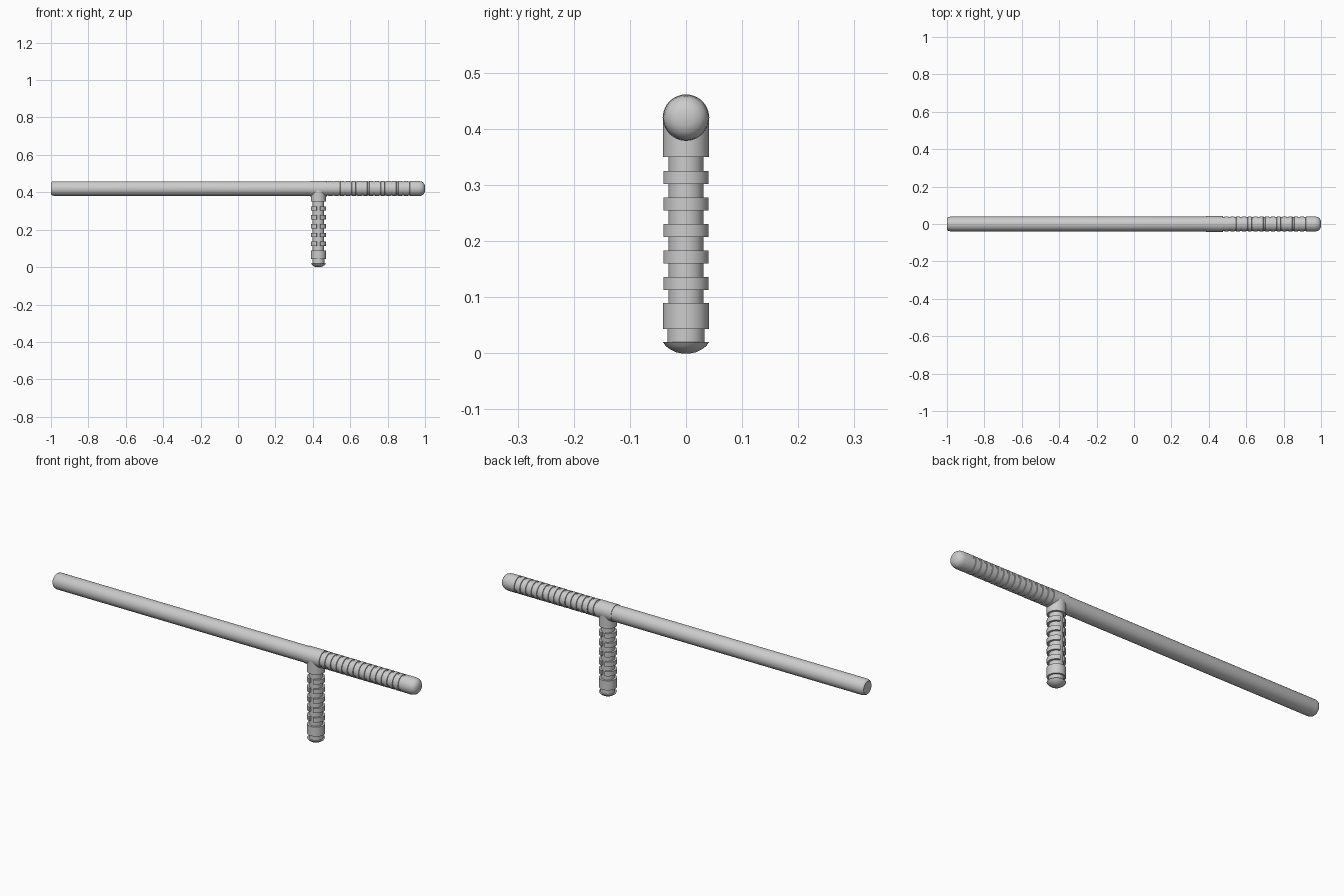
import bpy, bmesh
from math import sin, cos, pi, radians
from mathutils import Matrix

if "Cube" in bpy.data.objects:
    bpy.data.objects.remove(bpy.data.objects["Cube"])

SEG = 40
AXIS_Z = 0.42      # height of the long shaft
HANDLE_X = 0.43    # position of the side handle
ALONG_X = Matrix.Translation((0, 0, AXIS_Z)) @ Matrix.Rotation(pi / 2, 4, 'Y')
UPRIGHT = Matrix.Translation((HANDLE_X, 0, 0))


def finish(bm, name, matrix):
    bmesh.ops.recalc_face_normals(bm, faces=bm.faces)
    bm.transform(matrix)
    me = bpy.data.meshes.new(name)
    bm.to_mesh(me)
    bm.free()
    ob = bpy.data.objects.new(name, me)
    bpy.context.collection.objects.link(ob)
    bpy.ops.object.select_all(action='DESELECT')
    ob.select_set(True)
    bpy.context.view_layer.objects.active = ob
    bpy.ops.object.shade_smooth_by_angle(angle=radians(30))
    return ob


def lathe(name, profile, matrix):
    """Revolve (radius, position) pairs about the local z axis, with flat caps."""
    bm = bmesh.new()
    rings = [[bm.verts.new((r * cos(2 * pi * i / SEG), r * sin(2 * pi * i / SEG), z))
              for i in range(SEG)] for r, z in profile]
    for a, b in zip(rings, rings[1:]):
        for i in range(SEG):
            j = (i + 1) % SEG
            bm.faces.new((a[i], a[j], b[j], b[i]))
    bm.faces.new(rings[0])
    bm.faces.new(rings[-1])
    return finish(bm, name, matrix)


def half_rib(name, z0, z1, middle, inner=0.029, outer=0.041, steps=18):
    """Half ring around the handle, leaving a slot at front and back."""
    half = radians(90 - 14)
    angles = [middle - half + 2 * half * i / steps for i in range(steps + 1)]
    bm = bmesh.new()
    loops = []
    for r, z in ((outer, z0), (outer, z1), (inner, z1), (inner, z0)):
        loops.append([bm.verts.new((r * cos(a), r * sin(a), z)) for a in angles])
    for k in range(4):
        a, b = loops[k], loops[(k + 1) % 4]
        for i in range(steps):
            bm.faces.new((a[i], a[i + 1], b[i + 1], b[i]))
    bm.faces.new([l[0] for l in loops])
    bm.faces.new([l[-1] for l in loops])
    finish(bm, name, UPRIGHT)


# long shaft with a softened end
lathe("shaft", [(0.031, -1), (0.036, -0.995), (0.039, -0.984), (0.039, 0.40)], ALONG_X)

# collar where the handle joins
lathe("collar", [(0.0415, 0.385), (0.0415, 0.475)], ALONG_X)

# short grip: regular grooves, then a rounded tip
grip = [(0.037, 0.46)]
pitch, gap, x = 0.031, 0.009, 0.475
for i in range(15):
    a = x + i * pitch
    grip += [(0.037, a), (0.037, a + gap), (0.0405, a + gap + 0.001),
             (0.0405, a + pitch - 0.001)]
grip += [(0.0405, 0.965), (0.0385, 0.978), (0.034, 0.988), (0.026, 0.995), (0.014, 1.0)]
lathe("grip", grip, ALONG_X)

# side handle: domed foot, neck, band, core and upper socket
lathe("side_handle", [
    (0.008, 0.0), (0.018, 0.002), (0.028, 0.007), (0.036, 0.013), (0.041, 0.020),
    (0.033, 0.020), (0.033, 0.043), (0.041, 0.043), (0.041, 0.090),
    (0.031, 0.090), (0.031, 0.350), (0.041, 0.350), (0.041, AXIS_Z)], UPRIGHT)

# split finger ribs
for i in range(5):
    z = 0.113 + i * 0.0472
    half_rib(f"handle_rib_right_{i + 1}", z, z + 0.023, 0)
    half_rib(f"handle_rib_left_{i + 1}", z, z + 0.023, pi)
